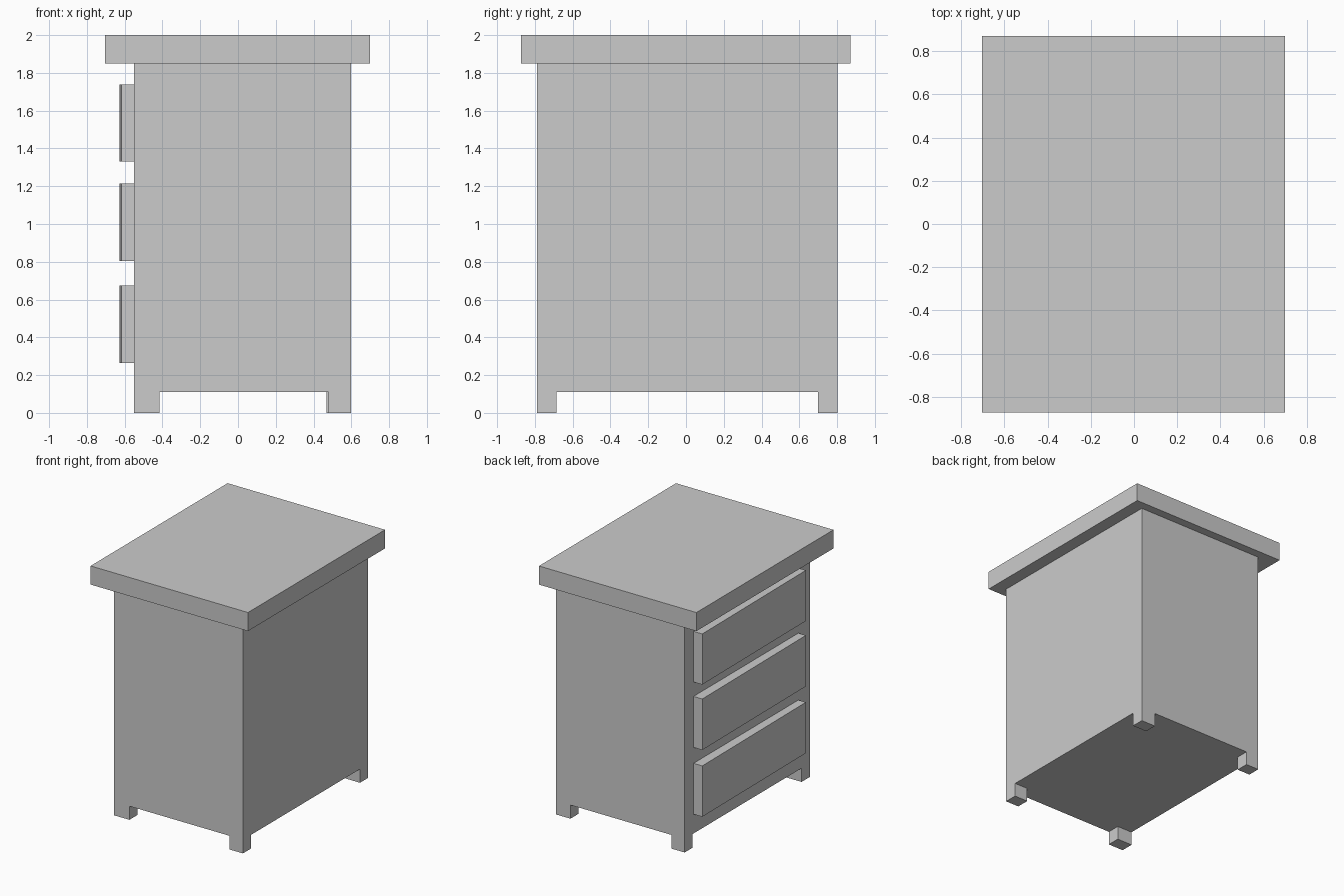
import bpy
import bmesh

if "Cube" in bpy.data.objects:
    bpy.data.objects.remove(bpy.data.objects["Cube"])


def box(name, x, y, z):
    """Axis-aligned box given as (min, max) ranges."""
    bm = bmesh.new()
    bmesh.ops.create_cube(bm, size=1)
    for v in bm.verts:
        for i, (lo, hi) in enumerate((x, y, z)):
            v.co[i] = hi if v.co[i] > 0 else lo
    mesh = bpy.data.meshes.new(name)
    bm.to_mesh(mesh)
    bm.free()
    obj = bpy.data.objects.new(name, mesh)
    bpy.context.collection.objects.link(obj)
    return obj


# Overhanging top and cabinet body
X0, X1, Y0, Y1, BASE = -0.55, 0.597, -0.79, 0.803, 0.11
box("table_top", (-0.703, 0.70), (-0.873, 0.872), (1.85, 2.0))
box("cabinet_body", (X0, X1), (Y0, Y1), (BASE, 1.85))

# Short corner feet, flush with the cabinet sides
FRONT, BACK = (Y0, -0.685), (0.70, Y1)
box("foot_front_left", (X0, -0.415), FRONT, (0, BASE))
box("foot_front_right", (0.478, X1), FRONT, (0, BASE))
box("foot_back_left", (X0, -0.435), BACK, (0, BASE))
box("foot_back_right", (0.468, X1), BACK, (0, BASE))

# Three drawer fronts on the left side, slightly deeper towards the back
for name, z in (("bottom", (0.265, 0.675)), ("middle", (0.803, 1.214)), ("upper", (1.33, 1.738))):
    drawer = box(name + "_drawer_front", (-0.628, X0), (-0.645, 0.69), z)
    for v in drawer.data.vertices:
        if v.co.x < -0.6 and v.co.y < 0:
            v.co.x = -0.617
